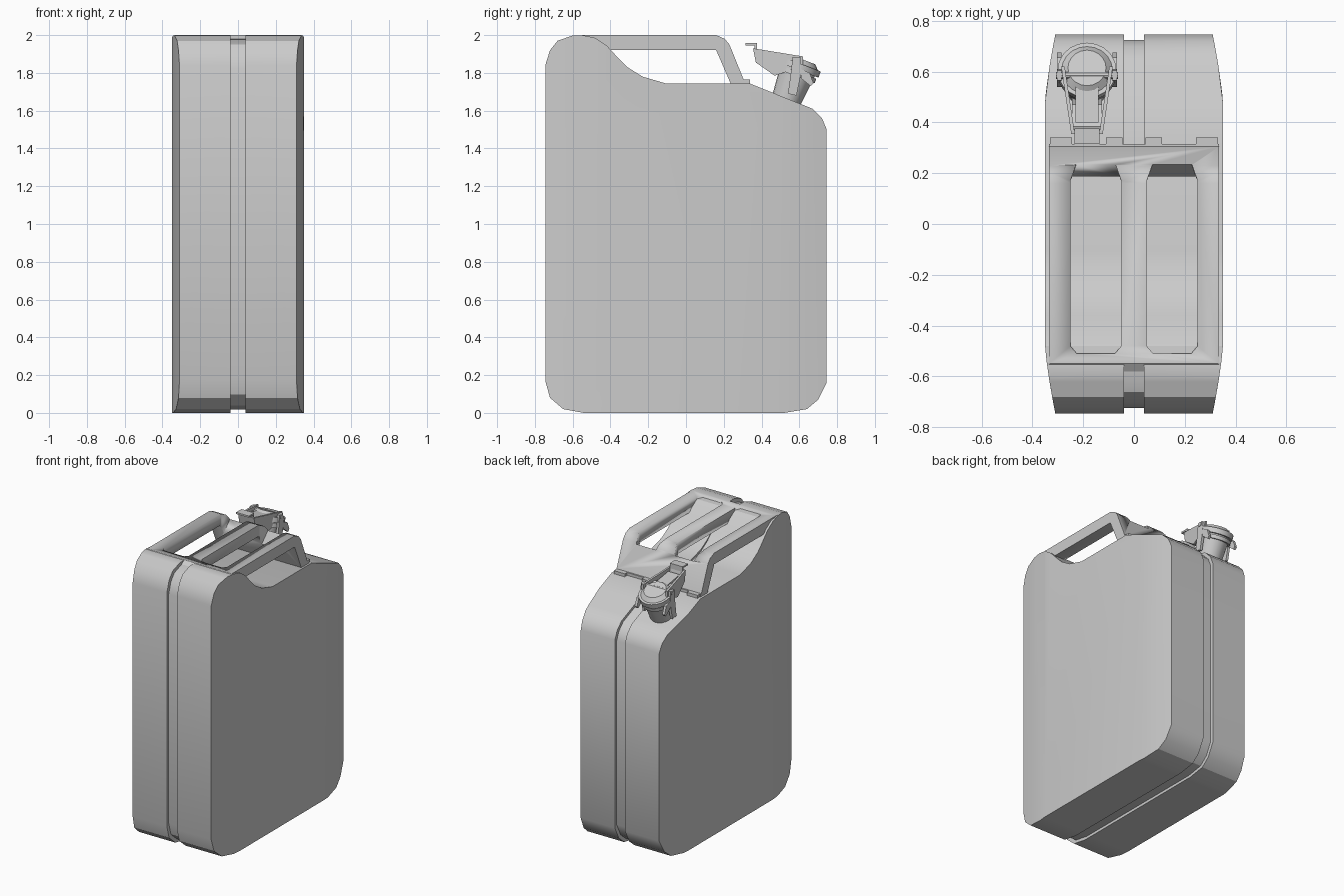
import bpy, bmesh, math
from mathutils import Matrix, Vector

if "Cube" in bpy.data.objects:
    bpy.data.objects.remove(bpy.data.objects["Cube"])

grey = bpy.data.materials.new("grey_metal")
grey.use_nodes = True
grey.diffuse_color = (0.6, 0.6, 0.6, 1)
grey.node_tree.nodes["Principled BSDF"].inputs["Base Color"].default_value = (0.6, 0.6, 0.6, 1)


def finish(name, bm, angle=30):
    bmesh.ops.recalc_face_normals(bm, faces=bm.faces)
    mesh = bpy.data.meshes.new(name)
    bm.to_mesh(mesh)
    bm.free()
    obj = bpy.data.objects.new(name, mesh)
    bpy.context.collection.objects.link(obj)
    mesh.materials.append(grey)
    bpy.ops.object.select_all(action='DESELECT')
    obj.select_set(True)
    bpy.context.view_layer.objects.active = obj
    bpy.ops.object.shade_smooth_by_angle(angle=math.radians(angle))
    return obj


def loft(loops):
    """Closed solid skinned through equal-length point loops."""
    bm = bmesh.new()
    rings = [[bm.verts.new(p) for p in loop] for loop in loops]
    n = len(rings[0])
    for a, b in zip(rings, rings[1:]):
        for i in range(n):
            j = (i + 1) % n
            bm.faces.new((a[i], a[j], b[j], b[i]))
    bm.faces.new(rings[0])
    bm.faces.new(rings[-1])
    return bm


def prism(profile, x0, x1):
    return loft([[(x, y, z) for y, z in profile] for x in (x0, x1)])


def box(name, x0, x1, y0, y1, z0, z1):
    return finish(name, prism([(y0, z0), (y1, z0), (y1, z1), (y0, z1)], x0, x1))


def cylinder(name, start, end, r0, r1, sides=20):
    start, end = Vector(start), Vector(end)
    axis = end - start
    bm = bmesh.new()
    rot = axis.to_track_quat('Z', 'Y').to_matrix().to_4x4()
    bmesh.ops.create_cone(bm, cap_ends=True, segments=sides, radius1=r0, radius2=r1,
                          depth=axis.length,
                          matrix=Matrix.Translation((start + end) / 2) @ rot)
    return finish(name, bm)


# Can body: two pressed halves with tapering front and back, around a recessed core
outline = [(-.745, .17), (-.72, .08), (-.65, .02), (-.54, 0), (.52, 0), (.64, .02),
           (.70, .07), (.745, .16), (.745, 1.5), (.72, 1.56), (.67, 1.61),
           (.335, 1.745), (-.11, 1.745), (-.23, 1.78), (-.31, 1.83), (-.36, 1.88),
           (-.42, 1.945), (-.48, 1.985), (-.54, 1.998), (-.60, 1.998),
           (-.68, 1.97), (-.72, 1.92), (-.745, 1.84)]


def half_width(y):
    t = max(0, (abs(y) - .48) / .265)
    return .35 - .04 * t ** 1.3


for side, word in ((1, "left"), (-1, "right")):
    bm = prism(outline, side * .04, side * .35)
    for cut in (-.62, -.48, .48, .62):
        bmesh.ops.bisect_plane(bm, geom=bm.verts[:] + bm.edges[:] + bm.faces[:],
                               plane_co=(0, cut, 0), plane_no=(0, 1, 0))
    for v in bm.verts:
        if abs(v.co.x) > .2:
            v.co.x = side * half_width(v.co.y)
    finish(word + "_body_half", bm)

core = [(y * .972, .95 + (z - .95) * .98) for y, z in outline]
finish("centre_seam_core", prism(core, -.042, .042))

# Carrying handle: a bent plate with two long slots
bar = [(-.58, 1.98), (-.55, 2), (.16, 2), (.205, 1.98), (.23, 1.95), (.305, 1.765),
       (.315, 1.765), (.315, 1.735), (.24, 1.735), (.16, 1.92), (-.44, 1.92)]
handle = finish("carrying_handle", prism(bar, -.335, .335))
for side in (-1, 1):
    loops = []
    for z, rear_y, inset in ((1.83, .172, .002), (2.06, .30, .045)):
        pts = [(.05, -.48), (.075, -.51), (.225, -.51), (.25, -.48), (.25, .17),
               (.25 - inset, rear_y), (.05 + inset, rear_y), (.05, .17)]
        loops.append([(side * x, y, z) for x, y in pts])
    cutter = finish("slot_cutter", loft(loops))
    cutter.hide_render = True
    mod = handle.modifiers.new("slot", 'BOOLEAN')
    mod.operation = 'DIFFERENCE'
    mod.solver = 'EXACT'
    mod.object = cutter
    bpy.context.view_layer.objects.active = handle
    bpy.ops.object.modifier_apply(modifier=mod.name)
    bpy.data.objects.remove(cutter)

# Welded foot tabs behind the handle
for side in (-1, 1):
    for x0, x1 in ((.045, .11), (.245, .33)):
        a, b = sorted((side * x0, side * x1))
        box("foot_tab", a, b, .29, .34, 1.73, 1.765)

# Spout neck and cap, leaning backwards
cx = -.185
lean = Vector((0, .36, .933))
seat = Vector((cx, .60, 1.835))
cylinder("spout_neck", seat - lean * .2, seat, .078, .098)
cylinder("neck_collar", seat - lean * .055, seat - lean * .03, .108, .108)
cylinder("cap_rim", seat - lean * .02, seat + lean * .015, .116, .116)
cylinder("cap_dome", seat + lean * .015, seat + lean * .04, .10, .075)

# Locking lever: an open trough with a thumb tab
lever_side = [(.37, 1.855), (.355, 1.93), (.62, 1.887), (.62, 1.835), (.47, 1.785)]
for side, word in ((1, "left"), (-1, "right")):
    loops = []
    for inner in (0, .014):
        loops.append([(cx + side * (.062 + (y - .355) * .15 - inner), y, z)
                      for y, z in lever_side])
    finish(word + "_lever_wall", loft(loops))
floor = [(.37, 1.855), (.47, 1.79), (.56, 1.82), (.56, 1.835), (.47, 1.805), (.375, 1.87)]
finish("lever_floor", prism(floor, cx - .06, cx + .06))
finish("lever_end", prism([(.37, 1.855), (.355, 1.93), (.368, 1.93), (.385, 1.855)],
                          cx - .06, cx + .06))
plate = [(.40, 1.895), (.58, 1.865), (.58, 1.88), (.40, 1.91)]
finish("lever_plate", prism(plate, cx - .045, cx + .045))
tab = [(.315, 1.945), (.315, 1.957), (.375, 1.957), (.375, 1.92), (.362, 1.92), (.362, 1.945)]
finish("thumb_tab", prism(tab, cx - .05, cx + .05))

# Hinge pin and side clips
cylinder("hinge_pin", (cx - .122, .585, 1.87), (cx + .122, .585, 1.87), .015, .015, 10)
for side, word in ((1, "left"), (-1, "right")):
    a, b = sorted((cx + side * .10, cx + side * .118))
    clip = [(.54, 1.69), (.585, 1.68), (.61, 1.80), (.605, 1.885), (.565, 1.885), (.555, 1.80)]
    finish(word + "_clip", prism(clip, a, b))
    hook = [(.61, 1.77), (.66, 1.73), (.675, 1.745), (.655, 1.80), (.61, 1.82)]
    finish(word + "_hook", prism(hook, a, b))
